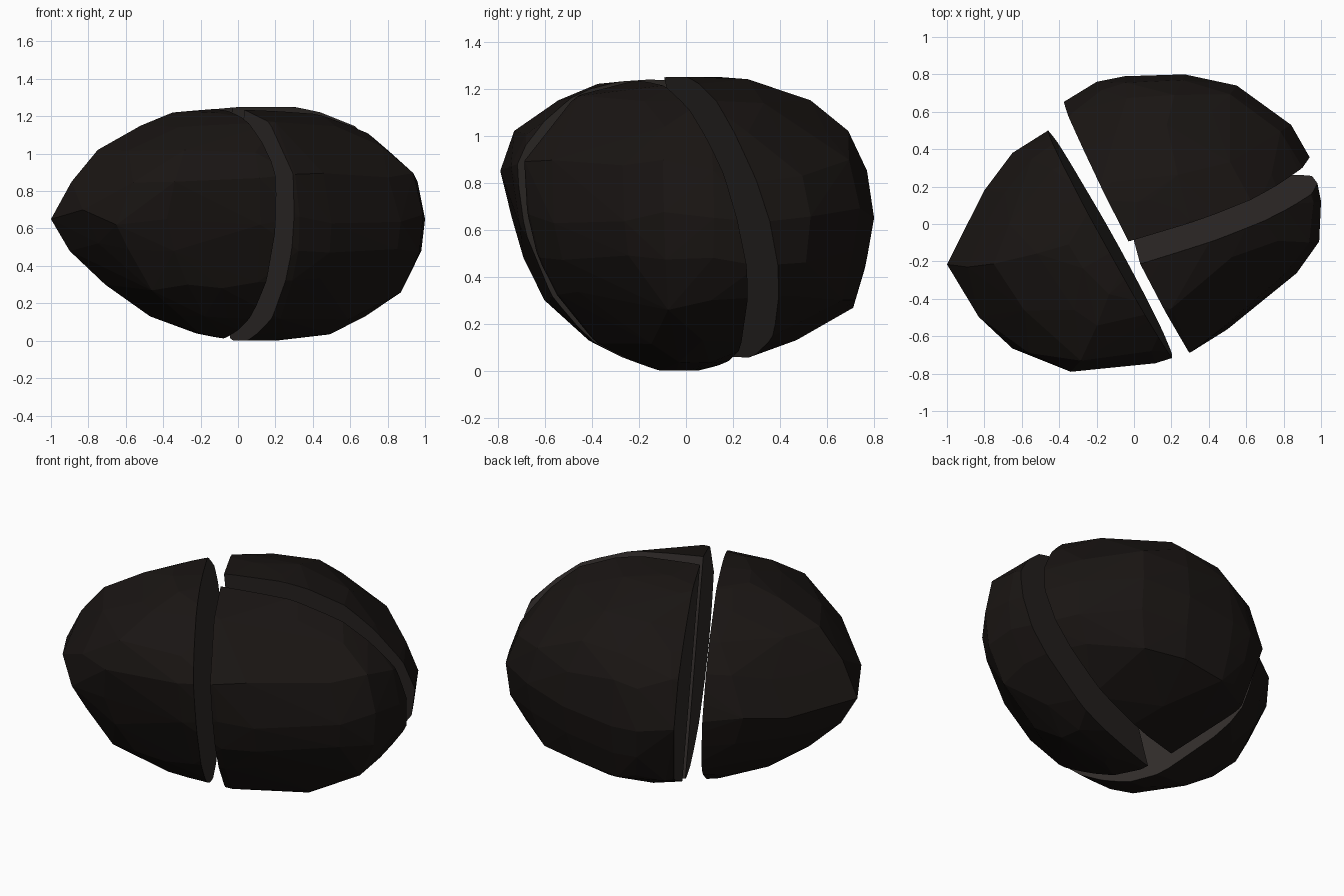
import bpy, bmesh, random
from mathutils import Vector

if "Cube" in bpy.data.objects:
    bpy.data.objects.remove(bpy.data.objects["Cube"])

def material(name, c):
    m = bpy.data.materials.new(name)
    m.diffuse_color = (*c, 1)
    m.use_nodes = True
    m.node_tree.nodes["Principled BSDF"].inputs["Base Color"].default_value = m.diffuse_color
    return m

crust = material("dark_crust", (0.010, 0.0075, 0.0065))
inner = material("broken_face", (0.030, 0.025, 0.023))

# Plan outline of the whole boulder
plan = [(-1, -.23), (-.83, -.53), (-.65, -.71), (-.38, -.79), (-.12, -.76), (.12, -.755),
        (.33, -.71), (.5, -.6), (.87, -.28), (.99, -.1), (1, .12), (.96, .32), (.84, .53),
        (.55, .74), (.27, .8), (-.05, .79), (-.2, .76), (-.38, .65), (-.48, .51),
        (-.65, .38), (-.8, .18), (-.89, 0)]
tips = (0, 3, 10, 14)
# Height, then extents -x, +x, -y, +y
rings = [(0, .03, .2, .12, .05), (.05, .25, .5, .24, .25), (.13, .47, .68, .42, .47),
         (.3, .71, .88, .61, .72), (.48, .9, .98, .7, .77), (.65, 1, 1, .75, .8),
         (.85, .89, .96, .8, .77), (1.02, .75, .8, .74, .69), (1.15, .52, .65, .55, .53),
         (1.22, .35, .45, .38, .3), (1.25, -.1, .3, .08, .13)]

def boulder(back_trim):
    """Faceted boulder; back_trim pulls in the back left of the outline."""
    random.seed(4)
    bm = bmesh.new()
    for i, (z, xn, xp, yn, yp) in enumerate(rings):
        for j, (x, y) in enumerate(plan):
            tip = j in tips
            if not 3 <= i <= 6 and (i + j) % 2 and not tip:
                continue
            if 15 <= j <= 18:
                y -= back_trim
            # upper rings are rounder on the diagonals
            v = y / .8
            k = 1
            if i > 5 and not tip:
                k -= (.12 if x * v > 0 else .22) * (.5 if i == 6 else 1) * abs(x * v) / (x * x + v * v)
            dz = 0
            if not tip and 0 < i < 10:
                a = .05 if 3 <= i <= 6 else .02
                dz = random.uniform(-a, a)
            bm.verts.new((x * k * (xp if x > 0 else xn), v * k * (yp if y > 0 else yn), z + dz))
    out = bmesh.ops.convex_hull(bm, input=bm.verts[:])
    junk = {g for g in out["geom_interior"] + out["geom_unused"] if isinstance(g, bmesh.types.BMVert)}
    bmesh.ops.delete(bm, geom=list(junk), context='VERTS')
    return bm

def chunk(name, cuts, back_trim=0):
    """Keep the side of each plane opposite its normal and cap the break."""
    bm = boulder(back_trim)
    for co, no in cuts:
        bmesh.ops.bisect_plane(bm, geom=bm.verts[:] + bm.edges[:] + bm.faces[:], dist=1e-5,
                               plane_co=co, plane_no=no, clear_outer=True)
        rim = [e for e in bm.edges if e.is_boundary]
        for f in bmesh.ops.contextual_create(bm, geom=rim)["faces"]:
            f.material_index = 1
    bmesh.ops.recalc_face_normals(bm, faces=bm.faces[:])
    me = bpy.data.meshes.new(name)
    bm.to_mesh(me)
    bm.free()
    me.materials.append(crust)
    me.materials.append(inner)
    ob = bpy.data.objects.new(name, me)
    bpy.context.collection.objects.link(ob)

# Long crack (x = a + b*y + c*z) and short crack (y = a + b*x + c*z)
left_co, left_no = Vector((-.147, 0, 0)), Vector((1, .555, .055))
right_co, right_no = Vector((-.008, 0, 0)), Vector((1, .511, .055))

chunk("left_chunk", [(left_co, left_no)], back_trim=.1)
chunk("back_chunk", [(right_co, -right_no), (Vector((0, .24, 0)), Vector((.30, -1, -.26)))])
chunk("front_chunk", [(right_co, -right_no), (Vector((0, .085, 0)), Vector((-.30, 1, .25)))])
